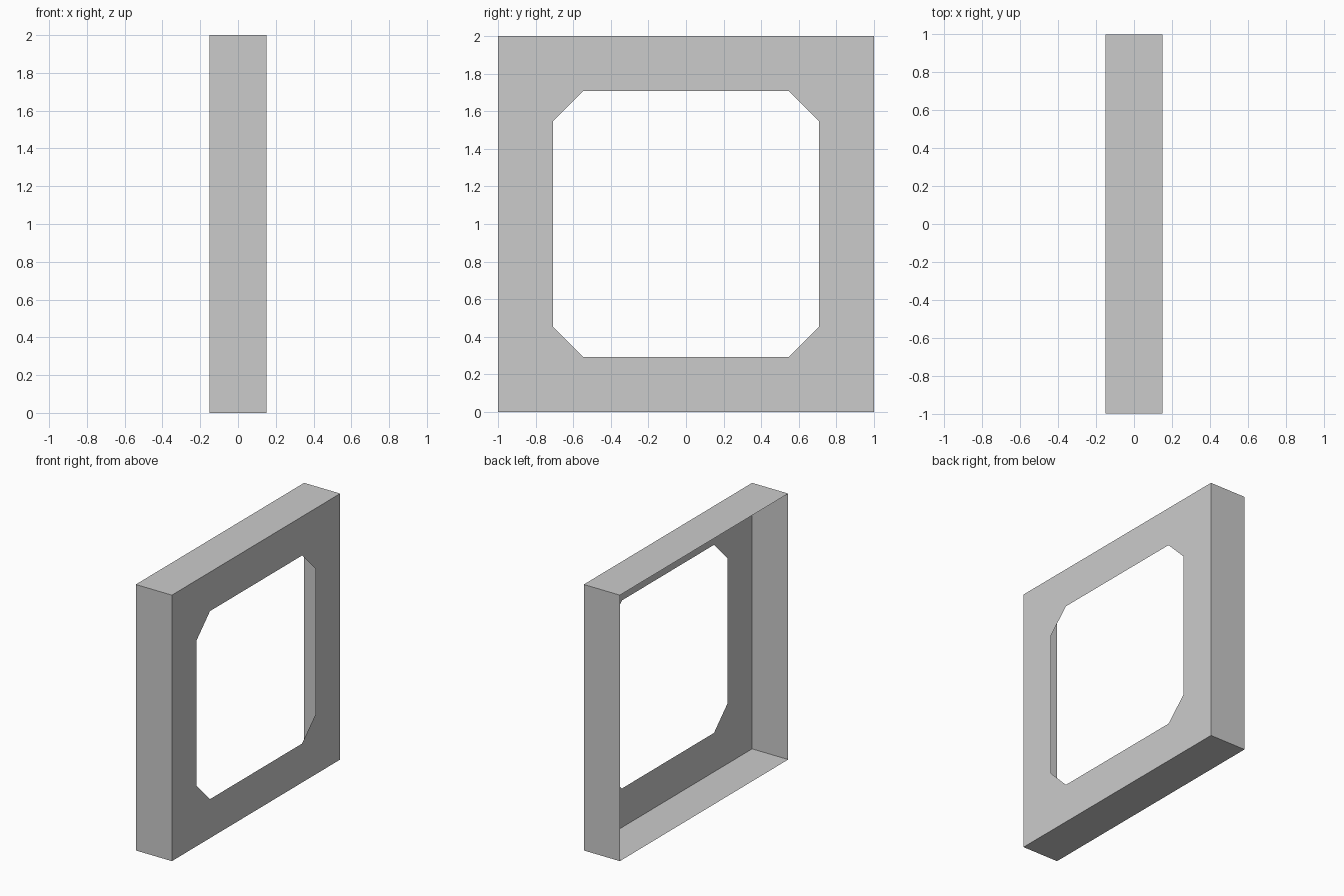
import bpy
import bmesh

if "Cube" in bpy.data.objects:
    bpy.data.objects.remove(bpy.data.objects["Cube"])

HALF, DEPTH, MID = 1.0, 0.15, 1.0     # outer half size, half depth, centre height
OPEN, CUT = 0.707, 0.547              # opening half size, start of its corner cuts

bm = bmesh.new()


def quarter_turn(p, k):
    """Rotate a (y, z) point by k quarter turns."""
    for _ in range(k):
        p = (-p[1], p[0])
    return p


def ring(point, x):
    """Four copies of a point around the frame centre."""
    pts = [quarter_turn(point, k) for k in range(4)]
    return [bm.verts.new((x, y, z + MID)) for y, z in pts]


rim = ring((HALF, HALF), -DEPTH)      # open back edge
corner = ring((HALF, HALF), DEPTH)    # outer edge of the face plate
cut_a = ring((OPEN, CUT), DEPTH)      # the two ends of each corner cut
cut_b = ring((CUT, OPEN), DEPTH)

for i in range(4):
    j = (i + 1) % 4
    # Thin side wall
    bm.faces.new((rim[i], rim[j], corner[j], corner[i]))
    # Face plate: side strip and corner gusset
    bm.faces.new((corner[i], corner[j], cut_a[j], cut_b[i]))
    bm.faces.new((corner[i], cut_b[i], cut_a[i]))

# Point the open shell's normals outward, judged from the face plate
bmesh.ops.recalc_face_normals(bm, faces=bm.faces[:])
bm.normal_update()
plate = next(f for f in bm.faces if abs(f.normal.x) > 0.9)
if plate.normal.x < 0:
    bmesh.ops.reverse_faces(bm, faces=bm.faces[:])

mesh = bpy.data.meshes.new("window_frame")
bm.to_mesh(mesh)
bm.free()
frame = bpy.data.objects.new("window_frame", mesh)
bpy.context.collection.objects.link(frame)
